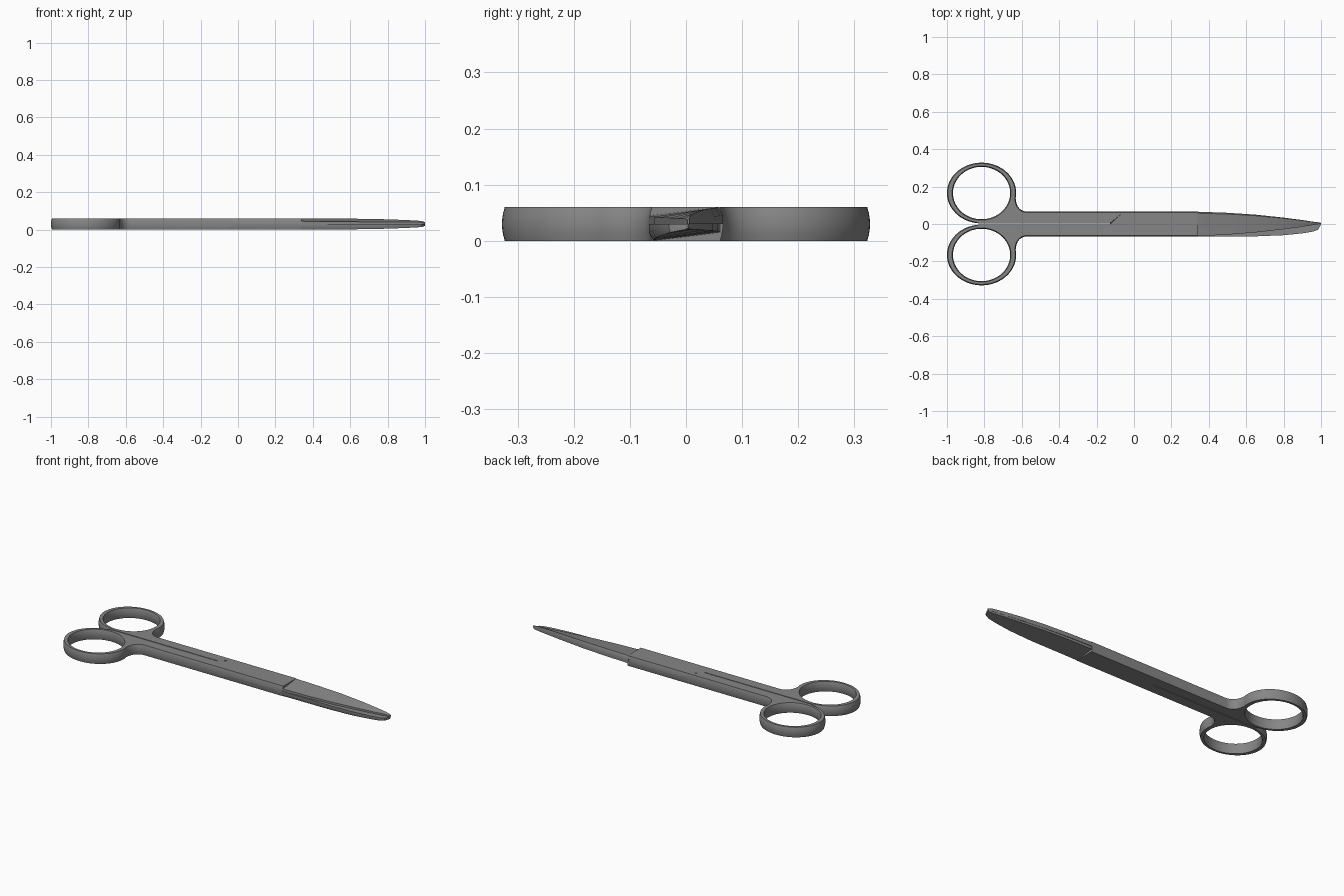
import bpy, bmesh, math
from mathutils import Matrix, Vector

cube = bpy.data.objects.get("Cube")
if cube:
    bpy.data.objects.remove(cube, do_unlink=True)

MID = 0.03        # height of the plane where the two halves meet
HALF_W = 0.066    # half width of the shank
GAP = 0.002       # half the slit between the handles
BULGE = 0.005     # how far the side walls round in at top and bottom
STEP_X = 0.34     # where the shank steps down to the blade
SEAM_X = -0.06    # outer end of the diagonal shoulder

# Half turn about the long axis, which maps one half onto the other
FLIP = Matrix.Translation((0, 0, 2 * MID)) @ Matrix.Rotation(math.pi, 4, 'X')

# Dark grey steel
steel = bpy.data.materials.new("dark_steel")
steel.use_nodes = True
GREY = (0.24, 0.24, 0.24, 1)
steel.diffuse_color = GREY
steel.node_tree.nodes["Principled BSDF"].inputs["Base Color"].default_value = GREY


def finish(bm, name, flip):
    if flip:
        bm.transform(FLIP)
    bmesh.ops.recalc_face_normals(bm, faces=bm.faces)
    mesh = bpy.data.meshes.new(name)
    bm.to_mesh(mesh)
    bm.free()
    mesh.materials.append(steel)
    obj = bpy.data.objects.new(name, mesh)
    bpy.context.collection.objects.link(obj)
    bpy.ops.object.select_all(action='DESELECT')
    obj.select_set(True)
    bpy.context.view_layer.objects.active = obj
    bpy.ops.object.shade_smooth_by_angle(angle=math.radians(32))


def skin(bm, rows):
    """Quads between consecutive closed rows of vertices."""
    for a, b in zip(rows, rows[1:]):
        n = len(a)
        for i in range(n):
            j = (i + 1) % n
            bm.faces.new((a[i], a[j], b[j], b[i]))


def wall_row(loop, z):
    """Outline at height z: rounded outer walls, straight slit, sloped seam."""
    d = BULGE * ((z - MID) / MID) ** 2
    slope = max(0, 1 - abs(z - MID) / 0.02)
    out = []
    for i, p in enumerate(loop):
        if abs(p.y) < 0.004:
            q = p.copy()
        elif abs(abs(p.y) - HALF_W) < 1e-5:
            q = Vector((p.x, p.y - math.copysign(d, p.y)))
            if abs(p.x - SEAM_X) < 1e-5:
                q.x -= SEAM_X * slope
        else:
            t1 = (p - loop[i - 1]).normalized()
            t2 = (loop[(i + 1) % len(loop)] - p).normalized()
            n1, n2 = Vector((-t1.y, t1.x)), Vector((-t2.y, t2.x))
            q = p + (n1 + n2) * d / (1 + n1.dot(n2))
        out.append((q.x, q.y, z))
    return out


def plate(name, loops, height, flip):
    """Flat plate with gently rounded walls; later loops are holes."""
    bm = bmesh.new()
    steps = round(height / 0.01)
    caps = [[], []]
    for loop in loops:
        rows = [[bm.verts.new(co) for co in wall_row(loop, height * k / steps)]
                for k in range(steps + 1)]
        skin(bm, rows)
        for cap, row in zip(caps, (rows[0], rows[-1])):
            cap += [bm.edges.get((row[i - 1], row[i])) for i in range(len(row))]
    for cap in caps:
        bmesh.ops.triangle_fill(bm, edges=cap, use_beauty=True)
    finish(bm, name, flip)


def ellipse(rx, ry, a0, a1, n):
    angles = [math.radians(a0 + (a1 - a0) * i / n) for i in range(n + 1)]
    return [Vector((-0.815 + rx * math.cos(a), 0.1655 + ry * math.sin(a)))
            for a in angles]


def blade(name, stations, flip):
    """Loft wedge sections: x, spine, edge, spine thickness, edge thickness."""
    bm = bmesh.new()
    rows = []
    for x, s, c, ts, tc in stations:
        section = [(c, 0), (-s, 0), (-s, ts * 0.5),
                   (-s + 0.06 * (s + c), ts), (c, tc)]
        rows.append([bm.verts.new((x, y, MID - t)) for y, t in section])
    skin(bm, rows)
    bm.faces.new(rows[0])
    bm.faces.new(rows[-1])
    finish(bm, name, flip)


# Handle outline: shank top edge, fillet, finger ring, inner edge
ring = ellipse(0.185, 0.1625, -10, 270, 64)
start, ctrl, end = Vector((-0.57, HALF_W)), Vector((-0.628, 0.068)), ring[0]
fillet = [start * (1 - t) ** 2 + ctrl * 2 * t * (1 - t) + end * t * t
          for t in [i / 8 for i in range(8)]]
handle = ([Vector((SEAM_X, HALF_W))] + fillet + ring
          + [Vector((-0.13, GAP))])
hole = ellipse(0.153, 0.14, 360, 0, 72)[:-1]

# Half-thickness crossing shank with its diagonal shoulder
shank = [Vector(p) for p in (
    (-0.2, HALF_W), (-0.2, GAP), (-0.13, GAP), (SEAM_X, -HALF_W),
    (STEP_X, -HALF_W), (STEP_X, HALF_W))]

# Blade stations
xs = (0.33, 0.5, 0.65, 0.8, 0.9, 0.96, 0.985, 1.0)
spine_t = (0.03, 0.029, 0.028, 0.025, 0.021, 0.018, 0.015, 0.010)
edge_t = (0.015, 0.013, 0.012, 0.011, 0.010, 0.010, 0.009, 0.007)
sharp = ((0.066, 0.060, 0.050, 0.034, 0.021, 0.012, 0.009, 0.006),
         (0.065, 0.057, 0.045, 0.028, 0.015, 0.005, 0.001, -0.003))
blunt = ((0.066, 0.066, 0.066, 0.060, 0.050, 0.040, 0.030, 0.002),
         (0.062, 0.057, 0.048, 0.032, 0.020, 0.011, 0.008, 0.004))

# Lower half carries the blunt blade, upper half the sharp one
for label, flip, (spine, edge) in (("lower", False, blunt),
                                   ("upper", True, sharp)):
    plate(label + "_handle", [handle, hole], 2 * MID, flip)
    plate(label + "_shank", [shank], MID, flip)
    blade(label + "_blade", list(zip(xs, spine, edge, spine_t, edge_t)), flip)
